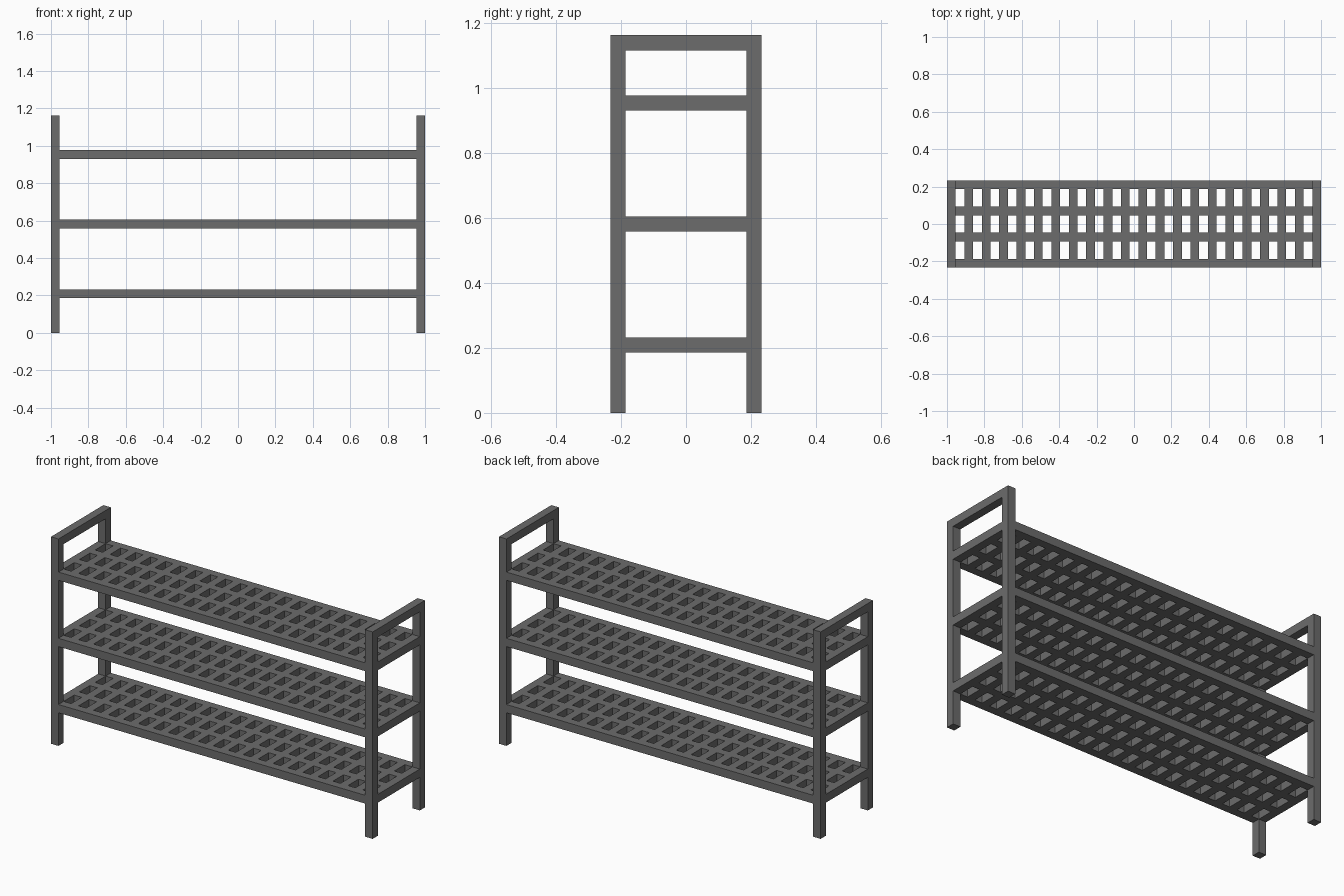
import bpy
import bmesh
from mathutils import Vector

cube = bpy.data.objects.get("Cube")
if cube:
    bpy.data.objects.remove(cube, do_unlink=True)

# The whole rack sits on a module equal to the bar thickness
U = 2 / 43
HALF_X, HALF_Y, HEIGHT = 21.5, 5, 25
SHELF_BOTTOMS = {"lower": 4, "middle": 12, "upper": 20}

grey = bpy.data.materials.new("dark_grey")
grey.use_nodes = True
GREY = (0.15, 0.15, 0.15, 1)
grey.diffuse_color = GREY
grey.node_tree.nodes["Principled BSDF"].inputs["Base Color"].default_value = GREY


def add_object(name, bm):
    bmesh.ops.recalc_face_normals(bm, faces=bm.faces)
    mesh = bpy.data.meshes.new(name)
    bm.to_mesh(mesh)
    bm.free()
    mesh.materials.append(grey)
    obj = bpy.data.objects.new(name, mesh)
    bpy.context.collection.objects.link(obj)
    return obj


def bar(name, low, high):
    """Square bar between two corners given in modules."""
    low, high = Vector(low) * U, Vector(high) * U
    bm = bmesh.new()
    bmesh.ops.create_cube(bm, size=1)
    bmesh.ops.scale(bm, vec=high - low, verts=bm.verts)
    bmesh.ops.translate(bm, vec=(low + high) / 2, verts=bm.verts)
    return add_object(name, bm)


def lattice(name, z):
    """Slatted shelf panel: a grid with its openings removed, one module thick."""
    nx, ny = 41, 8
    bm = bmesh.new()
    bmesh.ops.create_grid(bm, x_segments=nx, y_segments=ny, size=0.5)
    bmesh.ops.scale(bm, vec=(nx * U, ny * U, 1), verts=bm.verts)
    holes = []
    for face in bm.faces:
        c = face.calc_center_median() / U
        col, row = int(c.x + nx / 2), int(c.y + ny / 2)
        if col % 2 == 0 and row % 3 != 2:
            holes.append(face)
    bmesh.ops.delete(bm, geom=holes, context="FACES")
    top = bmesh.ops.extrude_face_region(bm, geom=bm.faces[:], use_keep_orig=True)["geom"]
    bmesh.ops.translate(bm, vec=(0, 0, U),
                        verts=[v for v in top if isinstance(v, bmesh.types.BMVert)])
    bmesh.ops.translate(bm, vec=(0, 0, z * U), verts=bm.verts)
    return add_object(name, bm)


# End frames: two posts, a handle rail and a rail at each shelf
for side, x in (("right", -HALF_X), ("left", HALF_X - 1)):
    for end, y in (("front", -HALF_Y), ("back", HALF_Y - 1)):
        bar(f"{end}_{side}_post", (x, y, 0), (x + 1, y + 1, HEIGHT))
    for level, z in {**SHELF_BOTTOMS, "handle": HEIGHT - 1}.items():
        bar(f"{level}_{side}_rail", (x, 1 - HALF_Y, z), (x + 1, HALF_Y - 1, z + 1))

# Shelves: front and back rails around a lattice panel
for level, z in SHELF_BOTTOMS.items():
    for end, y in (("front", -HALF_Y), ("back", HALF_Y - 1)):
        bar(f"{level}_{end}_rail", (1 - HALF_X, y, z), (HALF_X - 1, y + 1, z + 1))
    lattice(f"{level}_shelf_lattice", z)
